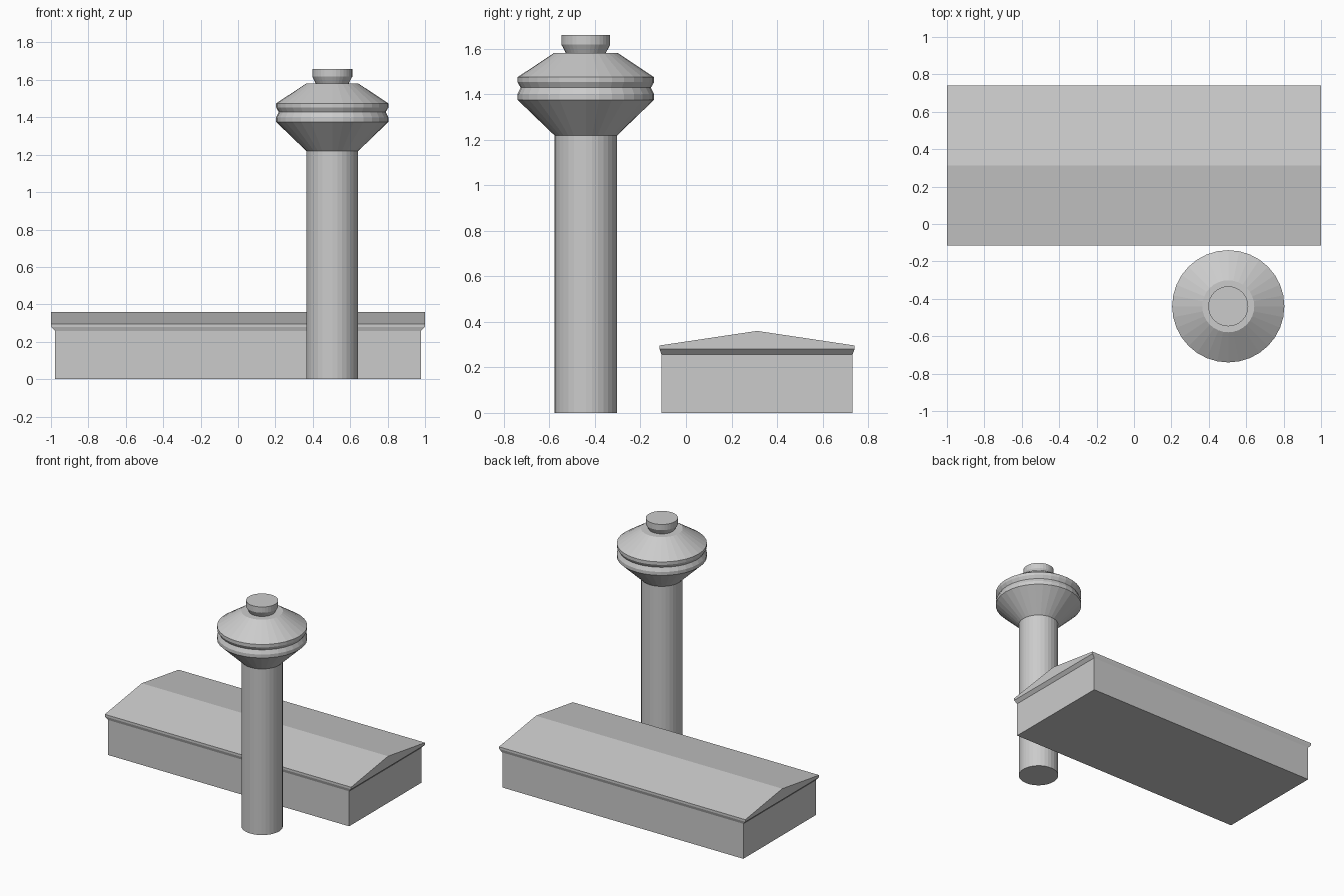
import bpy, bmesh
from math import cos, sin, tau

if "Cube" in bpy.data.objects:
    bpy.data.objects.remove(bpy.data.objects["Cube"])

TOWER_X, TOWER_Y, SIDES = 0.504, -0.44, 32
HALL_Y = 0.312


def finish(name, bm):
    bmesh.ops.recalc_face_normals(bm, faces=bm.faces)
    mesh = bpy.data.meshes.new(name)
    bm.to_mesh(mesh)
    bm.free()
    obj = bpy.data.objects.new(name, mesh)
    bpy.context.collection.objects.link(obj)
    return obj


def loft(name, rings):
    """Closed solid through rings that share a vertex count."""
    bm = bmesh.new()
    loops = [[bm.verts.new(p) for p in ring] for ring in rings]
    n = len(loops[0])
    for a, b in zip(loops, loops[1:]):
        for i in range(n):
            j = (i + 1) % n
            bm.faces.new((a[i], a[j], b[j], b[i]))
    bm.faces.new(loops[0][::-1])
    bm.faces.new(loops[-1])
    return finish(name, bm)


def turned(name, profile):
    """Faceted round part from (radius, z) pairs on the tower axis."""
    return loft(name, [[(TOWER_X + r * cos(tau * i / SIDES),
                         TOWER_Y + r * sin(tau * i / SIDES), z)
                        for i in range(SIDES)] for r, z in profile])


def rect(hx, hy, z):
    return [(sx * hx, HALL_Y + sy * hy, z)
            for sx, sy in ((-1, -1), (1, -1), (1, 1), (-1, 1))]


# Control tower: shaft, flared cab with window groove, stepped cap
turned("tower", [
    (0.138, 0), (0.138, 1.219), (0.30, 1.375), (0.30, 1.40),
    (0.286, 1.428), (0.30, 1.452), (0.30, 1.474), (0.139, 1.581),
    (0.088, 1.581), (0.107, 1.617), (0.107, 1.659)])

# Hall: walls and flared eaves
loft("hall_walls", [rect(0.978, 0.42, 0), rect(0.978, 0.42, 0.257)])

# Gabled roof: flared soffit, fascia, then the ridge raised to full length
roof = loft("hall_roof", [rect(0.978, 0.42, 0.257), rect(1.0, 0.428, 0.28),
                          rect(1.0, 0.428, 0.296)])
bm = bmesh.new()
bm.from_mesh(roof.data)
bm.edges.ensure_lookup_table()
ends = [e for e in bm.edges
        if all(v.co.z > 0.29 for v in e.verts)
        and abs(e.verts[0].co.x - e.verts[1].co.x) < 0.01]
bmesh.ops.subdivide_edges(bm, edges=ends, cuts=1)
for v in bm.verts:
    if abs(v.co.y - HALL_Y) < 0.01:
        v.co.z = 0.36
bm.to_mesh(roof.data)
bm.free()
# The wall top and soffit underside meet inside; drop both hidden faces
for name in ("hall_walls", "hall_roof"):
    mesh = bpy.data.objects[name].data
    bm = bmesh.new()
    bm.from_mesh(mesh)
    hidden = [f for f in bm.faces if all(abs(v.co.z - 0.257) < 1e-4 for v in f.verts)]
    bmesh.ops.delete(bm, geom=hidden, context='FACES_ONLY')
    bm.to_mesh(mesh)
    bm.free()
